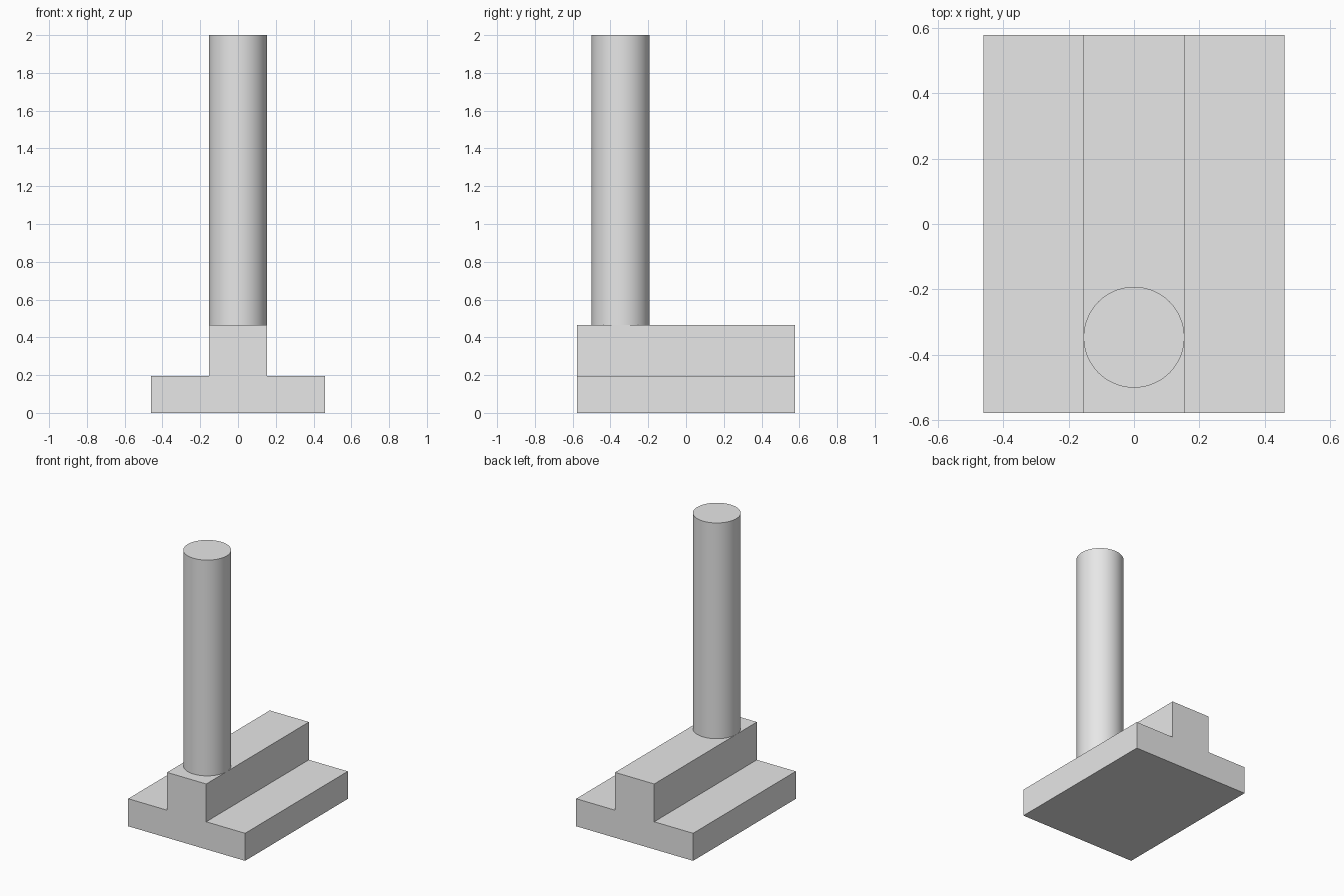
import bpy
import bmesh
import math
from mathutils import Vector

cube = bpy.data.objects.get("Cube")
if cube:
    bpy.data.objects.remove(cube, do_unlink=True)

HALF_WIDTH, HALF_DEPTH = 0.46, 0.577
RIB, FLANGE_TOP, RIB_TOP = 0.154, 0.196, 0.465
POST_Y, TOP = -0.346, 2.0

# Plain grey for every part
grey = bpy.data.materials.new("light grey")
grey.use_nodes = True
colour = (0.8, 0.8, 0.8, 1)
grey.diffuse_color = colour
grey.node_tree.nodes["Principled BSDF"].inputs["Base Color"].default_value = colour

# Base: T-shaped profile extruded from front to back
half = [(HALF_WIDTH, 0), (HALF_WIDTH, FLANGE_TOP), (RIB, FLANGE_TOP), (RIB, RIB_TOP)]
profile = half + [(-x, z) for x, z in reversed(half)]
bm = bmesh.new()
face = bm.faces.new([bm.verts.new((x, -HALF_DEPTH, z)) for x, z in profile])
result = bmesh.ops.extrude_face_region(bm, geom=[face], use_keep_orig=True)
moved = [g for g in result["geom"] if isinstance(g, bmesh.types.BMVert)]
bmesh.ops.translate(bm, verts=moved, vec=Vector((0, 2 * HALF_DEPTH, 0)))
bmesh.ops.recalc_face_normals(bm, faces=bm.faces)
mesh = bpy.data.meshes.new("ribbed_base")
bm.to_mesh(mesh)
bm.free()
base = bpy.data.objects.new("ribbed_base", mesh)
bpy.context.collection.objects.link(base)
base.data.materials.append(grey)

# Post: round column standing on the rib near the front
bpy.ops.mesh.primitive_cylinder_add(
    vertices=96, radius=RIB, depth=TOP - RIB_TOP,
    location=(0, POST_Y, (TOP + RIB_TOP) / 2))
post = bpy.context.object
post.name = "round_post"
post.data.materials.append(grey)
bpy.ops.object.shade_smooth_by_angle(angle=math.radians(30))
